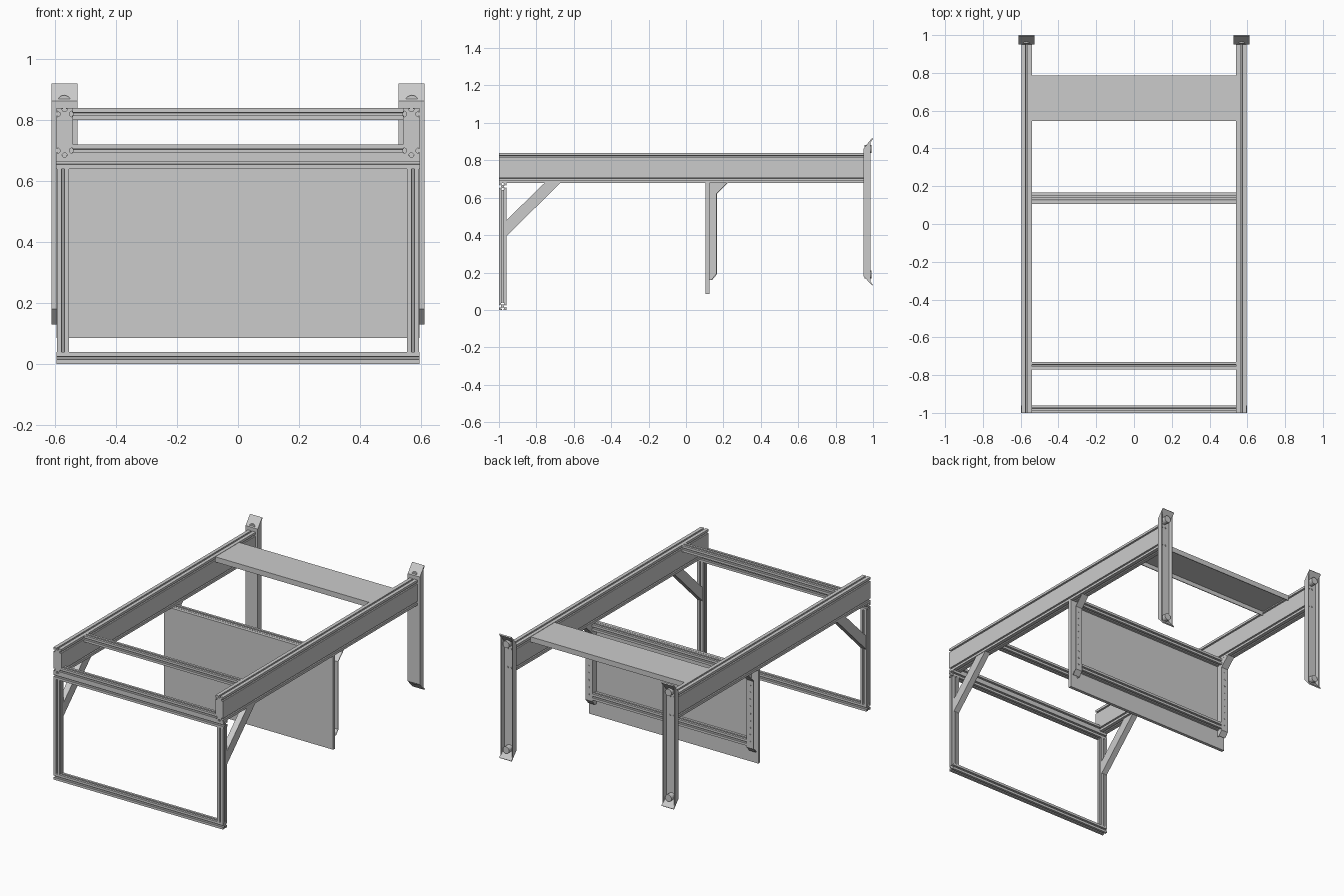
import bpy, bmesh
from mathutils import Vector
from math import pi, cos, sin

if "Cube" in bpy.data.objects:
    bpy.data.objects.remove(bpy.data.objects["Cube"])


def prism(name, pts, axis, a, b):
    """Extrude a 2D outline along an axis from a to b."""
    place = {'x': lambda u, v: (a, u, v), 'y': lambda u, v: (u, a, v), 'z': lambda u, v: (u, v, a)}[axis]
    step = {'x': (b - a, 0, 0), 'y': (0, b - a, 0), 'z': (0, 0, b - a)}[axis]
    bm = bmesh.new()
    face = bm.faces.new([bm.verts.new(place(u, v)) for u, v in pts])
    new = bmesh.ops.extrude_face_region(bm, geom=[face])['geom']
    bmesh.ops.translate(bm, vec=step, verts=[g for g in new if isinstance(g, bmesh.types.BMVert)])
    bmesh.ops.recalc_face_normals(bm, faces=bm.faces)
    mesh = bpy.data.meshes.new(name)
    bm.to_mesh(mesh)
    bm.free()
    obj = bpy.data.objects.new(name, mesh)
    bpy.context.collection.objects.link(obj)
    return obj


def box(name, x0, x1, y0, y1, z0, z1):
    return prism(name, [(x0, y0), (x1, y0), (x1, y1), (x0, y1)], 'z', z0, z1)


def slotted(cu, cv, w=0.04, h=0.04, side_slots=(0,)):
    """Slotted extrusion outline; side_slots are offsets along the vertical sides."""
    groove = [(-.005, 0), (-.005, .004), (-.010, .004), (-.004, .012),
              (.004, .012), (.010, .004), (.005, .004), (.005, 0)]
    c = [Vector(p) for p in ((-w/2, -h/2), (w/2, -h/2), (w/2, h/2), (-w/2, h/2))]
    pts = []
    for i in range(4):
        p, q = c[i], c[(i + 1) % 4]
        d = (q - p).normalized()
        n = Vector((-d.y, d.x))
        pts.append(p)
        for s in (sorted(side_slots) if i % 2 else (0,)):
            pts += [(p + q) / 2 + d * (s + t) + n * e for t, e in groove]
    return [(p.x + cu, p.y + cv) for p in pts]


def disc(name, x, z, r, y0, y1, n=20):
    return prism(name, [(x + r*cos(2*pi*i/n), z + r*sin(2*pi*i/n)) for i in range(n)], 'y', y0, y1)


# Cross rails: (name, y, z, half length)
for name, y, z, hx in (('front_bottom_rail', -.98, .02, .595), ('front_top_rail', -.98, .66, .597),
                       ('front_cross_rail', -.98, .70, .542), ('upper_cross_rail', -.75, .82, .542),
                       ('panel_top_rail', .147, .66, .542), ('panel_bottom_rail', .147, .22, .542)):
    prism(name, slotted(y, z), 'x', -hx, hx)

# Infill panel
box('panel', -.595, .595, .105, .125, .085, .68)

# Folded shelf sheet between the side beams
box('shelf_sheet', -.542, .542, .545, .785, .832, .838)
for i, y in enumerate((.545, .780)):
    box(f'shelf_lip_{i}', -.542, .542, y, y + .005, .805, .832)

for side, s in (('left', -1), ('right', 1)):
    # Deep side beam and front leg
    prism(f'{side}_side_beam', slotted(s*.5685, .76, .055, .16, (-.06, .06)), 'y', -1, .95)
    prism(f'{side}_front_leg', slotted(s*.574, -.98), 'z', .04, .64)

    # Diagonal brace
    prism(f'{side}_brace', [(-.96, .395), (-.67, .68), (-.755, .68), (-.96, .48)],
          'x', s*.555, s*.593)

    # Panel bracket: side web with a folded back flange
    web = [(.125, .68), (.225, .68), (.165, .62), (.165, .19), (.14, .16), (.125, .16)]
    prism(f'{side}_bracket_web', web, 'x', s*.542, s*.547)
    flange = [(.225, .68), (.165, .62), (.165, .19), (.14, .16),
              (.136, .163), (.160, .192), (.160, .622), (.218, .68)]
    prism(f'{side}_bracket_flange', flange, 'x', s*.547, s*.590)
    for i in range(9):
        disc(f'{side}_bracket_rivet_{i}', s*.567, .23 + .045*i, .005, .164, .167, 8)

    # Rear bumper post: bent plate with side flanges and bolts
    plate = [(.95, .18), (.995, .13), (1, .135), (.956, .184), (.956, .857), (1, .914), (.995, .92), (.95, .863)]
    prism(f'{side}_bumper_plate', plate, 'x', s*.527, s*.612)
    for i, x in enumerate((.527, .607)):
        prism(f'{side}_bumper_flange_{i}', [(.952, .18), (.986, .145), (.986, .903), (.952, .86)],
              'x', s*x, s*(x + .005))
    for i, z in enumerate((.19, .86)):
        disc(f'{side}_bumper_bolt_{i}', s*.57, z, .022, .955, .992)
    for i, z in enumerate((.70, .82)):
        for j, x in enumerate((.557, .582)):
            disc(f'{side}_bumper_screw_{i}{j}', s*x, z, .006, .955, .961, 10)
